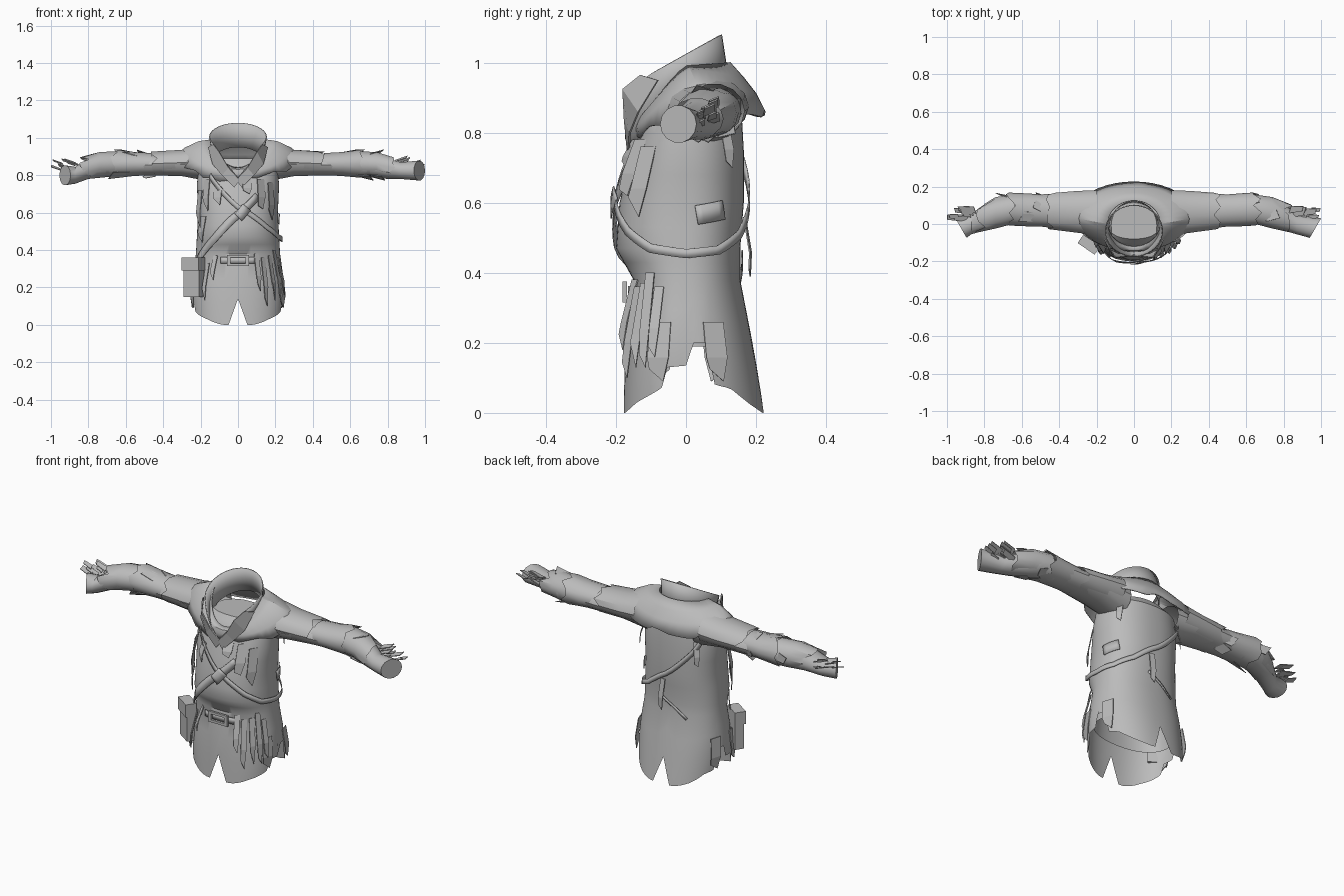
import bpy, bmesh, math, random
from mathutils import Vector

random.seed(4)
cube = bpy.data.objects.get("Cube")
if cube:
    bpy.data.objects.remove(cube)

cloth = bpy.data.materials.new("grey cloth")
cloth.use_nodes = True
GREY = (0.5, 0.5, 0.5, 1)
cloth.diffuse_color = GREY
cloth.node_tree.nodes["Principled BSDF"].inputs["Base Color"].default_value = GREY


def make(name, bm, smooth=True, thick=0):
    mesh = bpy.data.meshes.new(name)
    bm.to_mesh(mesh)
    bm.free()
    ob = bpy.data.objects.new(name, mesh)
    bpy.context.collection.objects.link(ob)
    mesh.materials.append(cloth)
    if thick:
        mod = ob.modifiers.new("thickness", 'SOLIDIFY')
        mod.thickness, mod.offset = thick, 0
    if smooth:
        bpy.ops.object.select_all(action='DESELECT')
        ob.select_set(True)
        bpy.context.view_layer.objects.active = ob
        bpy.ops.object.shade_smooth_by_angle(angle=math.radians(35))
    return ob


def loft(name, rings, closed=True, cap=False, smooth=True, thick=0):
    bm = bmesh.new()
    rows = [[bm.verts.new(p) for p in ring] for ring in rings]
    n = len(rows[0])
    for lo, hi in zip(rows, rows[1:]):
        for i in range(n if closed else n - 1):
            j = (i + 1) % n
            bm.faces.new((lo[i], lo[j], hi[j], hi[i]))
    if cap:
        bm.faces.new(rows[-1])
    bmesh.ops.recalc_face_normals(bm, faces=bm.faces)
    return make(name, bm, smooth, thick)


def lerp(a, b, t):
    return a + (b - a) * t


def table(rows, v):
    for a, b in zip(rows, rows[1:]):
        if v <= b[0]:
            t = max(0, (v - a[0]) / (b[0] - a[0]))
            return [lerp(p, q, t) for p, q in zip(a[1:], b[1:])]
    return rows[-1][1:]


# Torso section by height: half width, front depth, back depth
BODY = [(0, .235, .18, .225), (.2, .25, .172, .19), (.38, .225, .15, .155), (.47, .22, .2, .155),
        (.6, .213, .19, .165), (.75, .22, .15, .165), (.84, .21, .12, .16), (.89, .14, .08, .12)]


def body(angle, z, out=0.0):
    w, f, b = table(BODY, z)
    s, c = math.sin(angle), math.cos(angle)
    x = math.copysign(abs(s) ** .88, s) * (w + out)
    y = -math.copysign(abs(c) ** .88, c) * ((f if c > 0 else b) + out)
    return Vector((x, y, z))


# Hem with a centre notch, ragged panels and side slits
HEM = [(-.172, 0), (-.14, .03), (-.07, .07), (-.055, .13), (0, .135), (.005, .2),
       (.07, .2), (.085, .08), (.13, .07), (.18, .025), (.212, .0)]


def hem(angle):
    p = body(angle, .04)
    z = table(HEM, p.y)[0]
    if abs(p.x) < .05:
        z = max(z, .14 * (1 - abs(p.x) / .05))
    return z


N = 72
angles = [math.tau * i / N for i in range(N)]
levels = [0, .3, .65, 1]
rings = [[body(a, lerp(hem(a), .38, t)) for a in angles] for t in levels]
rings += [[body(a, z) for a in angles] for z in (.43, .47, .53, .6, .68, .75, .8, .84, .865, .89)]
loft("coat_body", rings, cap=True)

# Underskirt seen through the side slits
loft("underskirt", [[body(a, z, -.03) for a in angles] for z in (.19, .4)])


def ring(w, front, back, zf, zs, zb, jag=0.0, n=40):
    pts = []
    for i in range(n):
        a = math.tau * i / n
        s, c = math.sin(a), math.cos(a)
        z = zs + ((zf if c > 0 else zb) - zs) * abs(c) ** 1.3
        pts.append(Vector((w * s, lerp(back, front, (1 + c) / 2), z - random.uniform(0, jag))))
    return pts


# Shoulder mantle
loft("shoulder_mantle", [ring(.32, -.14, .225, .79, .915, .87, .035),
                         ring(.285, -.145, .2, .81, .945, .91),
                         ring(.21, -.14, .165, .83, .98, .955),
                         ring(.14, -.12, .125, .84, .99, 1.0)], thick=.005)


# Tall open collar, slanted and split at the front
def collar_rim(p):
    z = .93 + .15 * (p.y + .17) / .27
    if p.y < 0 and abs(p.x) < .125:
        z = lerp(.785, z, abs(p.x) / .125)
    return Vector((p.x, p.y, z))


rim = [collar_rim(p) for p in ring(.152, -.172, .1, 0, 0, 0)]
base = ring(.125, -.135, .12, .75, .9, .95)
loft("collar", [base, [b.lerp(r, .5) for b, r in zip(base, rim)], rim], thick=.006)

# Narrow crossed lapels along the collar split
for side in (-1, 1):
    loft("lapel", [[(side * .13, -.13, .965), (side * .1, -.18, .925), (side * .05, -.175, .84),
                    (side * -.01, -.165, .775)],
                   [(side * .158, -.08, .95), (side * .135, -.135, .86), (side * .085, -.16, .8),
                    (side * .02, -.165, .735)]], closed=False, thick=.006, smooth=False)


# Sleeve rings run outward along x: x, centre y, centre z, half depth, half height
def tube(name, side, sections, jag=0.0, slant=0.0, cap=False, n=14):
    rings = []
    for k, (x, y, z, ry, rz) in enumerate(sections):
        end = k == len(sections) - 1
        ring_pts = []
        for i in range(n):
            c, s = math.cos(math.tau * i / n), math.sin(math.tau * i / n)
            shift = random.uniform(-jag, jag) + slant * c if end else 0
            ring_pts.append((side * (x + shift), y + ry * c, z + rz * s))
        rings.append(ring_pts)
    return loft(name, rings, cap=cap)


for side, word, hand_x, hand_z in ((1, "left", .97, .825), (-1, "right", .925, .8)):
    tube(word + "_upper_sleeve", side, [(.15, .05, .85, .11, .085), (.3, .06, .857, .105, .063),
                                        (.45, .07, .855, .09, .057), (.63, .08, .855, .075, .06)])
    tube(word + "_shoulder_cap", side, [(.2, .06, .875, .12, .085), (.3, .065, .868, .112, .07),
                                        (.44, .07, .862, .097, .066)], .03)
    tube(word + "_elbow_wrap", side, [(.46, .07, .86, .085, .06), (.56, .075, .86, .088, .066),
                                      (.66, .08, .863, .088, .078)], .03)
    tube(word + "_forearm", side, [(.6, .08, .855, .07, .066), (.7, .07, .855, .08, .066),
                                   (.8, .035, .835, .07, .056), (.87, .0, hand_z, .055, .046),
                                   (hand_x, -.022, hand_z, .052, .054)], slant=.03, cap=True)
    tube(word + "_forearm_wrap", side, [(.64, .08, .86, .078, .07), (.74, .06, .858, .084, .068),
                                        (.82, .03, .84, .076, .058)], .03)
    # Torn knot on the back of each wrist
    for k in range(14):
        x, y = random.uniform(.86, .97), random.uniform(.025, .08)
        z, d = random.uniform(.82, .885), random.uniform(.02, .04)
        bm = bmesh.new()
        bm.faces.new([bm.verts.new((side * min(x + d * u, .998), y + d * v * .5, z + d * w))
                      for u, v, w in ((-1, -1, -.4), (.8, -.6, .2), (1, .8, .5), (-.7, .9, -.1))])
        make(word + "_wrist_rag", bm, False, .004)
    # Loose flaps around the arm
    for k in range(6):
        x, a = random.uniform(.45, .78), random.uniform(0, math.tau)
        r, d = .068, random.uniform(.03, .06)
        cy = .07 if x < .7 else .045
        bm = bmesh.new()
        bm.faces.new([bm.verts.new((side * (x + u * d), cy + (r + h) * math.cos(a + t) * 1.1,
                                    .855 + (r + h) * math.sin(a + t) * .92))
                      for u, t, h in ((-1, -.4, 0), (.5, -.45, .01), (1, .1, .022), (-.8, .4, 0))])
        make(word + "_sleeve_flap", bm, False, .003)


# Straps follow the torso through (angle in degrees, height) points
def strap(name, path, width, out=.01):
    pts = []
    for (a, z), (b, y) in zip(path, path[1:]):
        pts += [body(math.radians(lerp(a, b, t / 5)), lerp(z, y, t / 5), out) for t in range(5)]
    pts.append(body(math.radians(path[-1][0]), path[-1][1], out))
    upper, lower = [], []
    for i, p in enumerate(pts):
        along = pts[min(i + 1, len(pts) - 1)] - pts[max(i - 1, 0)]
        across = along.cross(Vector((p.x, p.y, 0))).normalized() * width / 2
        upper.append(p + across)
        lower.append(p - across)
    return loft(name, [upper, lower], closed=False, thick=.004)


strap("thin_shoulder_strap", [(-38, .8), (0, .63), (40, .52), (65, .47), (90, .455), (120, .465),
                              (150, .51), (180, .6), (215, .74), (235, .83)], .026, .016)
strap("wide_chest_strap", [(-60, .35), (-30, .46), (0, .59), (24, .69)], .042, .014)
strap("strap_keeper", [(0, .575), (9, .63)], .055, .022)
strap("waist_belt", [(-20, .345), (0, .345), (20, .345)], .035)
strap("back_tear", [(172, .46), (205, .36)], .014, .006)
strap("side_patch", [(98, .565), (126, .58)], .055, .008)


def box(name, center, size, turn=0.0):
    bm = bmesh.new()
    bmesh.ops.create_cube(bm, size=1)
    bmesh.ops.scale(bm, vec=size, verts=bm.verts)
    ob = make(name, bm, False)
    ob.location, ob.rotation_euler = center, (0, 0, turn)
    return ob


# Buckle frame and hip pouch
for x in (-.05, .05):
    box("buckle_side", (x, -.175, .345), (.018, .012, .06))
for z in (.322, .368):
    box("buckle_bar", (0, -.175, z), (.11, .012, .014))
box("pouch", (-.237, -.105, .25), (.1, .05, .2), -.6)
box("pouch_flap", (-.239, -.108, .325), (.11, .06, .07), -.6)


# Torn hanging strips: angle, top height, length, width, lift at the bottom
def strip(name, deg, top, length, width, lift):
    p = body(math.radians(deg), top, .006)
    out = Vector((p.x, p.y, 0)).normalized()
    side = Vector((-out.y, out.x, 0)) * width / 2
    q = body(math.radians(deg), top - length, .008 + lift)
    mid = p.lerp(q, .6) + out * .008
    drop = Vector((0, 0, length * random.uniform(.1, .3)))
    loft(name, [[p - side, p + side], [mid - side * 1.1, mid + side],
                [q - side * .9 + drop, q + side * .5]], closed=False, smooth=False, thick=.004)


for deg, top, length in ((22, .38, .2), (32, .36, .26), (44, .37, .24), (55, .4, .27),
                         (64, .36, .2), (-28, .37, .13), (-40, .33, .2)):
    strip("belt_strip", deg, top, length, .028, .016)
for deg, top, length in ((-45, .78, .17), (-25, .74, .1), (30, .78, .16), (48, .76, .2),
                         (-62, .72, .2), (10, .78, .08), (-55, .58, .14)):
    strip("chest_rag", deg, top, length, .05, .006)
for deg, top, length in ((175, .56, .17), (128, .83, .13), (222, .8, .13)):
    strip("back_rag", deg, top, length, .03, .02)
for deg in (-70, 68, 112, 250):
    strip("skirt_rag", deg, .26, .17, .06, .004)
